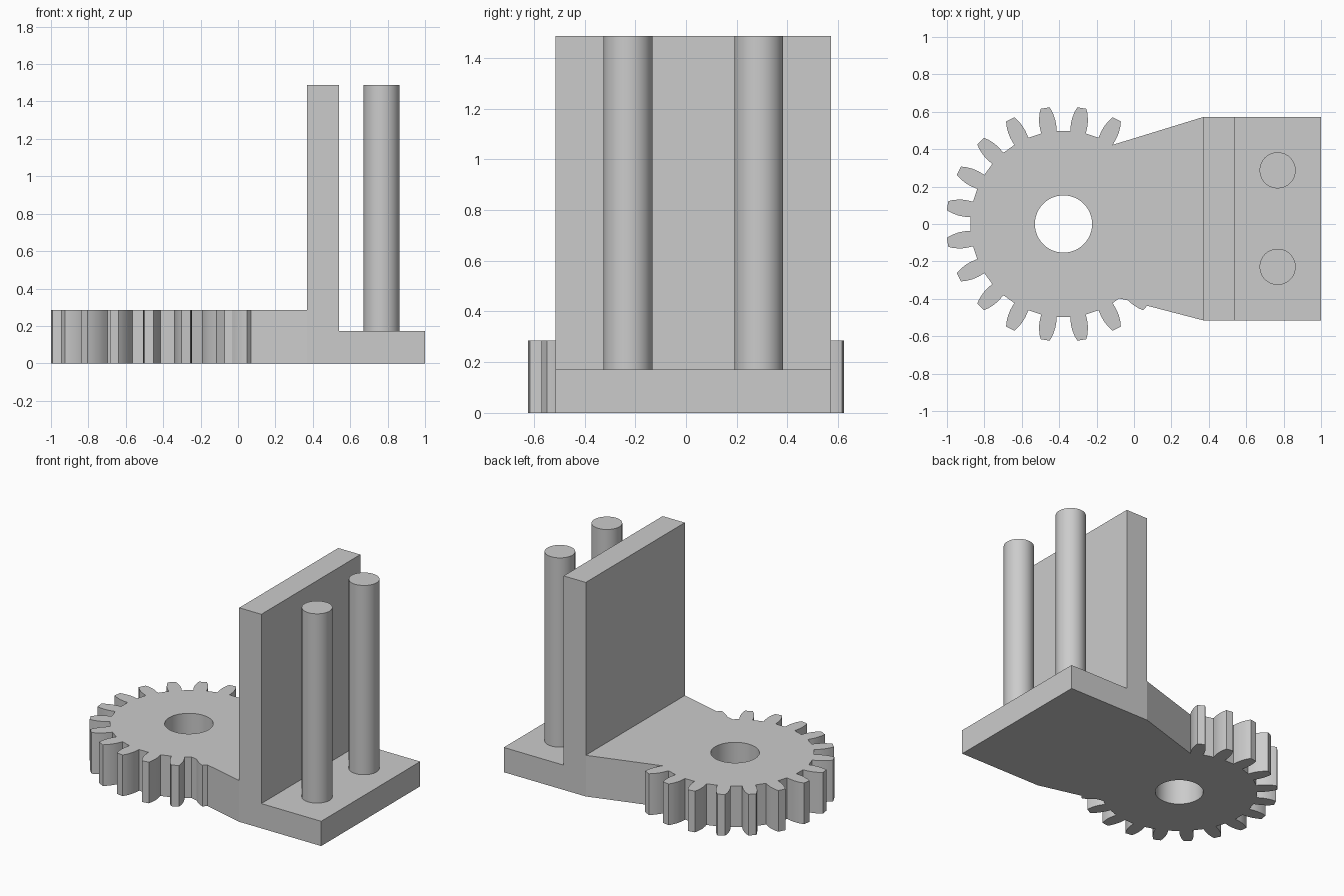
import bpy
import bmesh
from math import cos, sin, radians
from mathutils import Vector

if "Cube" in bpy.data.objects:
    bpy.data.objects.remove(bpy.data.objects["Cube"])

GREY = (0.6, 0.6, 0.6, 1)
mat = bpy.data.materials.new("plain grey")
mat.use_nodes = True
mat.diffuse_color = GREY
mat.node_tree.nodes["Principled BSDF"].inputs["Base Color"].default_value = GREY

GEAR_X = -0.377
GEAR_TOP, BASE_TOP, TOP = 0.286, 0.172, 1.487
FRONT, BACK = -0.515, 0.572
WALL_X, WALL_END = 0.37, 0.54


def prism(name, outline, direction):
    """Extrude a closed outline of 3D points along a direction."""
    bm = bmesh.new()
    face = bm.faces.new([bm.verts.new(p) for p in outline])
    ext = bmesh.ops.extrude_face_region(bm, geom=[face])
    moved = [v for v in ext["geom"] if isinstance(v, bmesh.types.BMVert)]
    bmesh.ops.translate(bm, vec=Vector(direction), verts=moved)
    bmesh.ops.recalc_face_normals(bm, faces=bm.faces)
    mesh = bpy.data.meshes.new(name)
    bm.to_mesh(mesh)
    bm.free()
    obj = bpy.data.objects.new(name, mesh)
    bpy.context.collection.objects.link(obj)
    mesh.materials.append(mat)
    return obj


def cylinder(name, x, y, radius, z0, z1):
    bpy.ops.mesh.primitive_cylinder_add(vertices=64, radius=radius, depth=z1 - z0,
                                        location=(x, y, (z0 + z1) / 2))
    obj = bpy.context.object
    obj.name = name
    obj.data.materials.append(mat)
    return obj


def smooth(obj):
    bpy.ops.object.select_all(action="DESELECT")
    obj.select_set(True)
    bpy.context.view_layer.objects.active = obj
    bpy.ops.object.shade_smooth_by_angle(angle=radians(25))


# Tooth flank as (radius, half width), from root to tip
FLANK = [(0.498, 0.042), (0.516, 0.0435), (0.535, 0.0445), (0.553, 0.044),
         (0.57, 0.042), (0.587, 0.0385), (0.605, 0.034), (0.628, 0.0245)]


def flank(degrees, side):
    a = radians(degrees)
    pts = [(GEAR_X + r * cos(a + side * w / r), r * sin(a + side * w / r), 0)
           for r, w in FLANK]
    return pts if side < 0 else pts[::-1]


# Gear with its arm, one tooth partly sunk into the arm
outline = [(WALL_X, BACK, 0)]
for degrees in range(63, 300, 18):
    outline += flank(degrees, -1) + flank(degrees, 1)
outline += [(-0.08, -0.398, 0)] + flank(315, -1)[2:]
outline += [(0.07, -0.437, 0), (WALL_X, FRONT, 0)]
gear = prism("gear_arm", outline, (0, 0, GEAR_TOP))

# Round axle hole
cutter = cylinder("axle_hole_cutter", GEAR_X, 0, 0.153, -0.1, 0.5)
cutter.hide_render = True
cut = gear.modifiers.new("axle hole", "BOOLEAN")
cut.operation = "DIFFERENCE"
cut.solver = "EXACT"
cut.object = cutter
bpy.context.view_layer.objects.active = gear
bpy.ops.object.modifier_apply(modifier=cut.name)
bpy.data.objects.remove(cutter)
smooth(gear)

# Upright wall with its low foot
profile = [(WALL_X, 0), (1, 0), (1, BASE_TOP), (WALL_END, BASE_TOP),
           (WALL_END, TOP), (WALL_X, TOP)]
prism("wall_and_foot", [(x, FRONT, z) for x, z in profile], (0, BACK - FRONT, 0))

# Two round posts behind the wall
for name, y in (("front_post", -0.229), ("back_post", 0.287)):
    smooth(cylinder(name, 0.768, y, 0.0965, BASE_TOP, TOP))
